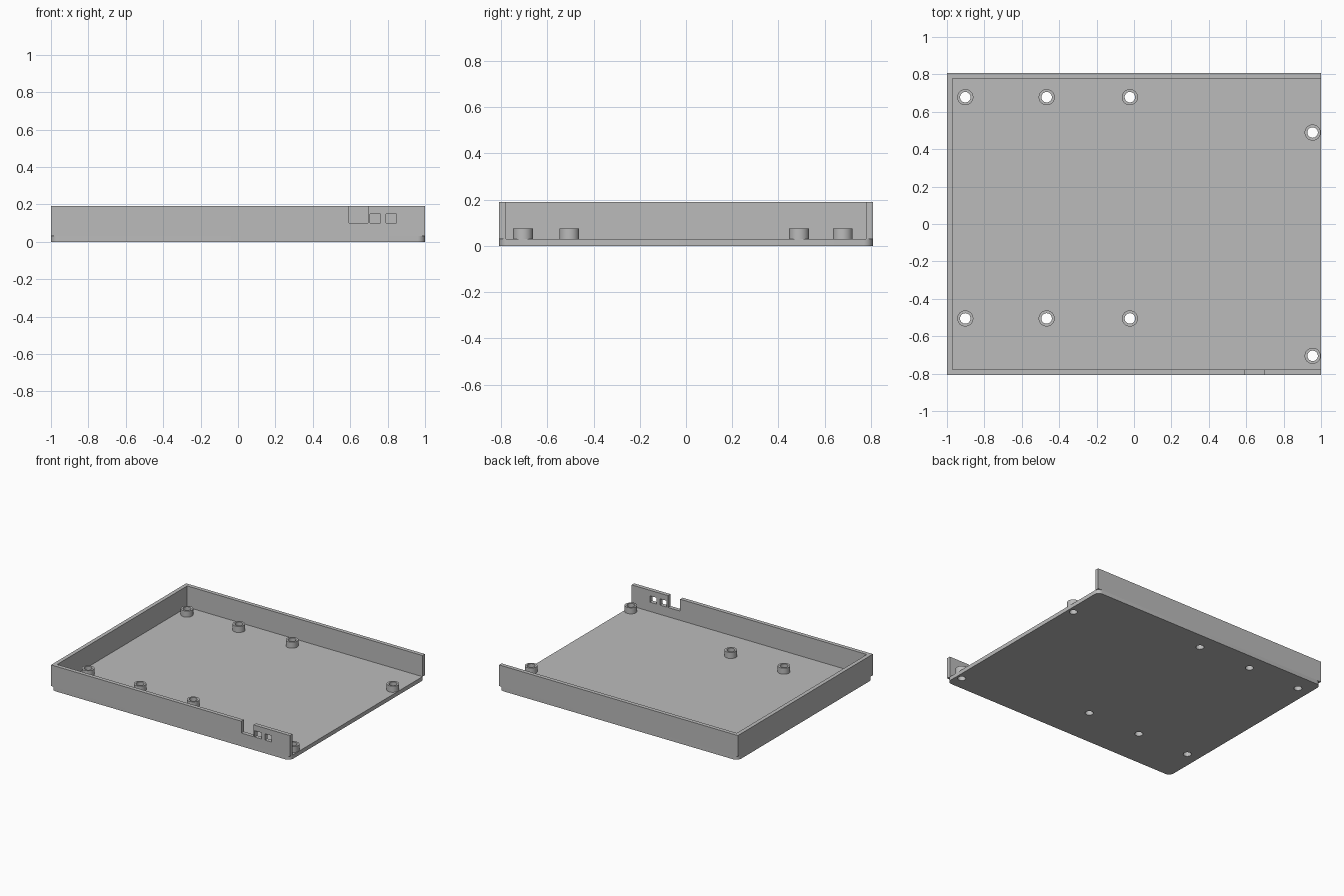
import bpy
import bmesh
from math import radians
from mathutils import Vector

if "Cube" in bpy.data.objects:
    bpy.data.objects.remove(bpy.data.objects["Cube"])

HALF_X, HALF_Y = 1.0, 0.808
FLOOR, TOP, WALL = 0.03, 0.19, 0.03
POST_TOP, POST_R, HOLE_R = 0.076, 0.043, 0.028

grey = bpy.data.materials.new("plain grey")
grey.use_nodes = True
color = (0.5, 0.5, 0.5, 1)
grey.diffuse_color = color
grey.node_tree.nodes["Principled BSDF"].inputs["Base Color"].default_value = color


def finish(name, bm):
    mesh = bpy.data.meshes.new(name)
    bmesh.ops.recalc_face_normals(bm, faces=bm.faces)
    bm.to_mesh(mesh)
    bm.free()
    mesh.materials.append(grey)
    obj = bpy.data.objects.new(name, mesh)
    bpy.context.collection.objects.link(obj)
    return obj


def prism(name, outline, z0, z1, corner=0):
    """Extrude an outline upwards, optionally rounding its vertical edges."""
    bm = bmesh.new()
    face = bm.faces.new([bm.verts.new((x, y, z0)) for x, y in outline])
    grown = bmesh.ops.extrude_face_region(bm, geom=[face])["geom"]
    bmesh.ops.translate(bm, vec=(0, 0, z1 - z0),
                        verts=[v for v in grown if isinstance(v, bmesh.types.BMVert)])
    if corner:
        upright = [e for e in bm.edges if abs(e.verts[0].co.z - e.verts[1].co.z) > 1e-4]
        bmesh.ops.bevel(bm, geom=upright, offset=corner, segments=8,
                        profile=0.5, affect='EDGES')
    return finish(name, bm)


def box(name, x0, x1, y0, y1, z0, z1, corner=0):
    return prism(name, [(x0, y0), (x1, y0), (x1, y1), (x0, y1)], z0, z1, corner)


def cylinder(name, x, y, radius, z0, z1):
    bm = bmesh.new()
    bmesh.ops.create_cone(bm, cap_ends=True, segments=40, radius1=radius,
                          radius2=radius, depth=z1 - z0)
    bmesh.ops.translate(bm, verts=bm.verts, vec=Vector((x, y, (z0 + z1) / 2)))
    return finish(name, bm)


def activate(obj):
    bpy.ops.object.select_all(action='DESELECT')
    obj.select_set(True)
    bpy.context.view_layer.objects.active = obj


def cut(obj, cutter):
    cutter.hide_render = True
    activate(obj)
    mod = obj.modifiers.new("cut", 'BOOLEAN')
    mod.object = cutter
    mod.operation = 'DIFFERENCE'
    mod.solver = 'EXACT'
    bpy.ops.object.modifier_apply(modifier=mod.name)


def smooth(obj):
    activate(obj)
    bpy.ops.object.shade_smooth_by_angle(angle=radians(30))


# Floor plate with rounded corners
floor = box("floor_plate", -HALF_X, HALF_X, -HALF_Y, HALF_Y, 0, FLOOR, corner=0.04)

# Three-sided wall, open on the left end
in_x, in_y = -HALF_X + WALL, HALF_Y - WALL
walls = prism("side_walls", [
    (HALF_X, -HALF_Y), (HALF_X, -in_y), (in_x, -in_y), (in_x, in_y),
    (HALF_X, in_y), (HALF_X, HALF_Y), (-HALF_X, HALF_Y), (-HALF_X, -HALF_Y)], FLOOR, TOP)

# Notch and two small windows in the front wall
for x0, x1, z1 in ((0.593, 0.696, TOP + 0.1), (0.706, 0.762, 0.148), (0.792, 0.848, 0.148)):
    cutter = box("opening_cutter", x0, x1, -HALF_Y - 0.1, -in_y + 0.1, 0.1, z1)
    cut(walls, cutter)
    bpy.data.objects.remove(cutter)

# Hollow mounting posts with holes through the floor
spots = [(x, y) for x in (-0.902, -0.467, -0.022) for y in (0.678, -0.505)]
spots += [(0.955, 0.489), (0.955, -0.705)]
for i, (x, y) in enumerate(spots, 1):
    post = cylinder(f"mounting_post_{i}", x, y, POST_R, FLOOR, POST_TOP)
    drill = cylinder("hole_cutter", x, y, HOLE_R, -0.1, TOP)
    cut(post, drill)
    cut(floor, drill)
    bpy.data.objects.remove(drill)
    smooth(post)
smooth(floor)
